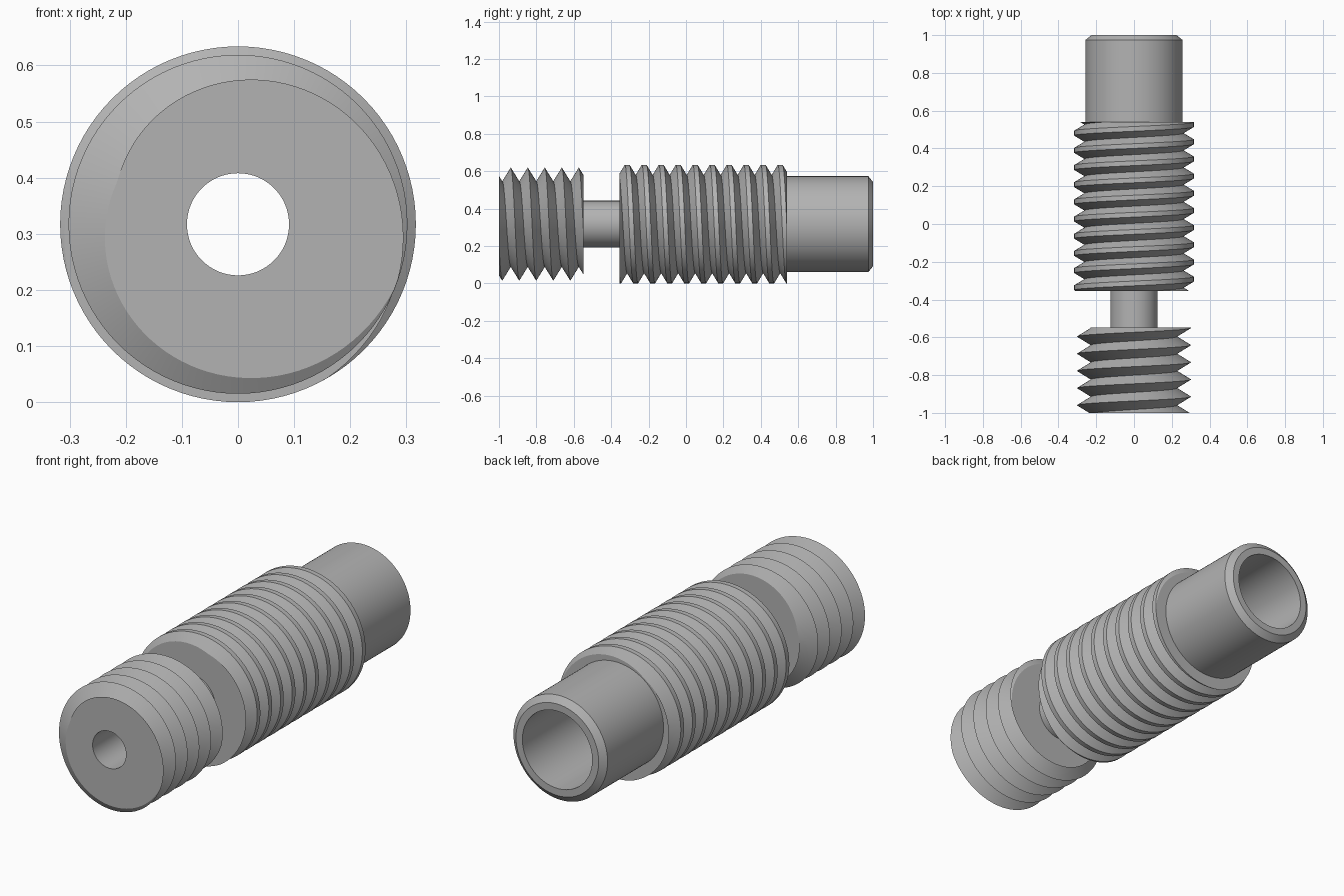
import bpy, bmesh, math

if "Cube" in bpy.data.objects:
    bpy.data.objects.remove(bpy.data.objects["Cube"])

AXIS_Z = 0.317       # height of the long axis
PITCH = 2 / 22       # thread pitch
SIDES = 96

steel = bpy.data.materials.new("grey steel")
steel.use_nodes = True
GREY = (0.45, 0.45, 0.45, 1)
steel.diffuse_color = GREY
steel.node_tree.nodes["Principled BSDF"].inputs["Base Color"].default_value = GREY


def sweep(name, profile_at):
    """Turn a (y, radius) profile, which may vary with the turn, about the y axis."""
    bm = bmesh.new()
    columns = []
    for i in range(SIDES + 1):
        turn = i / SIDES
        a = turn * math.tau
        columns.append([bm.verts.new((r * math.sin(a), y, AXIS_Z + r * math.cos(a)))
                        for y, r in profile_at(turn)])
    for a, b in zip(columns, columns[1:]):
        for k in range(len(a) - 1):
            bm.faces.new((a[k], b[k], b[k + 1], a[k + 1]))
    bmesh.ops.remove_doubles(bm, verts=bm.verts, dist=1e-5)
    mesh = bpy.data.meshes.new(name)
    bm.to_mesh(mesh)
    bm.free()
    mesh.materials.append(steel)
    obj = bpy.data.objects.new(name, mesh)
    bpy.context.collection.objects.link(obj)
    bpy.ops.object.select_all(action='DESELECT')
    obj.select_set(True)
    bpy.context.view_layer.objects.active = obj
    bpy.ops.object.shade_smooth_by_angle(angle=math.radians(30))
    return obj


def thread(name, start, end, crest, root, flat, crest_y, start_hole, end_hole):
    """Right-handed helical thread, cut square at both ends, with flat end rings."""
    def radius(y, turn):
        d = abs((y - crest_y - turn * PITCH + PITCH / 2) % PITCH - PITCH / 2)
        f = max(0, d - flat / 2) / (PITCH / 2 - flat / 2)
        return crest + (root - crest) * f

    def profile(turn):
        first = math.floor((start - crest_y) / PITCH) - 2
        last = math.ceil((end - crest_y) / PITCH) + 2
        points = [(start, start_hole)]
        for k in range(first, last):
            middle = crest_y + (k + turn) * PITCH
            for offset in (-flat / 2, flat / 2, PITCH / 2):
                y = min(max(middle + offset, start), end)
                points.append((y, radius(y, turn)))
        return points + [(end, end_hole)]

    return sweep(name, profile)


# Threaded sections
thread("front_thread", -1, -0.547, 0.302, 0.228, 0, -0.755, 0.091, 0.125)
thread("main_thread", -0.355, 0.54, 0.317, 0.262, 0.025, 0.14, 0.125, 0.256)

# Thin neck between the threads
sweep("neck", lambda turn: [(-0.547, 0.125), (-0.355, 0.125)])

# Plain sleeve with chamfered rim, running into the stepped bore
sweep("sleeve_and_bore", lambda turn: [
    (0.54, 0.256), (0.975, 0.256), (1, 0.225), (1, 0.19),
    (-0.2, 0.19), (-0.2, 0.091), (-1, 0.091)])
